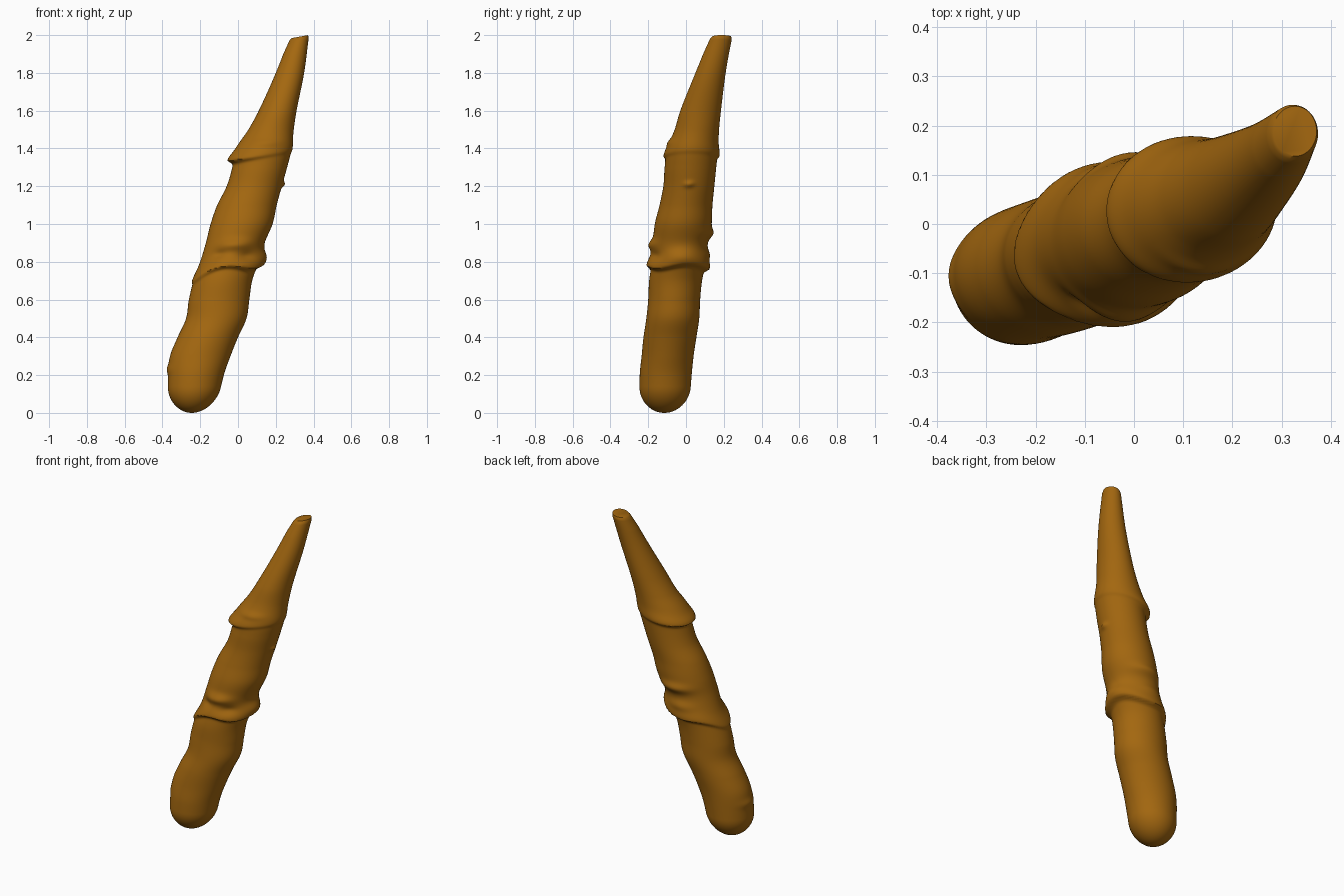
import bpy
import bmesh
from math import cos, sin, pi, radians, exp, sqrt

cube = bpy.data.objects.get("Cube")
if cube:
    bpy.data.objects.remove(cube, do_unlink=True)

SIDES, RINGS = 72, 230
CAP = 0.135

# Limits of the leaning shaft: height, x low, x high, y low, y high
SHAFT = [
    (0.0, -0.37, -0.12, -0.245, 0.015), (0.2, -0.37, -0.075, -0.245, 0.03),
    (0.3, -0.36, -0.04, -0.235, 0.04), (0.4, -0.32, 0.0, -0.225, 0.055),
    (0.5, -0.275, 0.045, -0.21, 0.07), (0.6, -0.26, 0.06, -0.2, 0.075),
    (0.7, -0.235, 0.075, -0.195, 0.085), (0.8, -0.2, 0.11, -0.18, 0.105),
    (0.9, -0.17, 0.14, -0.175, 0.115), (1.0, -0.145, 0.183, -0.165, 0.135),
    (1.1, -0.11, 0.205, -0.14, 0.14), (1.2, -0.06, 0.232, -0.12, 0.15),
    (1.3, -0.03, 0.26, -0.113, 0.16), (1.4, -0.01, 0.285, -0.1, 0.17),
    (1.5, 0.055, 0.295, -0.06, 0.175), (1.6, 0.11, 0.31, -0.03, 0.185),
    (1.8, 0.2, 0.35, 0.05, 0.21), (2.0, 0.278, 0.376, 0.132, 0.245),
]

# Knots: direction in degrees, height, angular spread, vertical spread, swell
KNOTS = [
    (180, 0.23, 25, 0.025, 0.008), (0, 1.21, 10, 0.015, 0.014),
    (270, 0.89, 28, 0.03, 0.022), (90, 0.95, 35, 0.03, 0.02),
    (300, 0.83, 18, 0.025, -0.012), (245, 0.84, 14, 0.02, -0.01),
    (90, 0.84, 30, 0.03, 0.012), (0, 0.83, 30, 0.04, 0.015),
    (270, 1.43, 30, 0.02, 0.008),
]


def limits(z):
    """Smooth interpolation between neighbouring shaft rows."""
    i = max(k for k in range(len(SHAFT) - 1) if SHAFT[k][0] <= z)
    a, b = SHAFT[i], SHAFT[i + 1]
    prev, nxt = SHAFT[max(i - 1, 0)], SHAFT[min(i + 2, len(SHAFT) - 1)]
    h = b[0] - a[0]
    t = (z - a[0]) / h
    out = []
    for k in range(1, 5):
        m0 = (b[k] - prev[k]) / (b[0] - prev[0]) * h
        m1 = (nxt[k] - a[k]) / (nxt[0] - a[0]) * h
        d = b[k] - a[k]
        out.append(a[k] + t * (m0 + t * (3 * d - 2 * m0 - m1 + t * (m0 + m1 - 2 * d))))
    return out


def ridge(z, edge, swell, fade):
    """A fold with a sharp lower lip and a gentle upper slope."""
    d = z - edge
    return swell * exp(-(d / (fade if d > 0 else 0.012)) ** 2)


def swelling(angle, z):
    left = (1 - cos(angle)) / 2
    total = ridge(z, 1.39 - 0.055 * left, 0.004 + 0.028 * left ** 2, 0.045)
    wave = 0.012 * sin(3 * angle + 0.6)
    total += ridge(z, 0.78 - 0.075 * left ** 3 + wave,
                   0.03 - 0.022 * left ** 3, 0.06)
    for direction, height, spread, tall, swell in KNOTS:
        turn = (angle - radians(direction) + pi) % (2 * pi) - pi
        total += swell * exp(-(turn / radians(spread)) ** 2
                             - ((z - height) / tall) ** 2)
    return total


# Shaft with folds and knots, rounded foot and bevelled, slightly slanted tip
bm = bmesh.new()
rings = []
heights = [CAP * (1 - cos(pi / 2 * i / 14)) for i in range(1, 14)]
heights += [CAP + (2 - CAP) * i / RINGS for i in range(RINGS + 1)]
for z in heights:
    x0, x1, y0, y1 = limits(z)
    cx, cy, rx, ry = (x0 + x1) / 2, (y0 + y1) / 2, (x1 - x0) / 2, (y1 - y0) / 2
    size = sqrt(1 - (1 - z / CAP) ** 2) if z < CAP else 1
    if z > 1.985:
        size = 1 - 0.1 * (z - 1.985) / 0.015
    ring = []
    for s in range(SIDES):
        a = 2 * pi * s / SIDES
        out = swelling(a, z)
        slant = 0.016 * max(0, (z - 1.9) / 0.1) * (1 - cos(a)) / 2
        ring.append(bm.verts.new((cx + cos(a) * (rx * size + out),
                                  cy + sin(a) * (ry * size + out), z - slant)))
    rings.append(ring)
for low, high in zip(rings, rings[1:]):
    for s in range(SIDES):
        n = (s + 1) % SIDES
        bm.faces.new((low[s], low[n], high[n], high[s]))
bm.faces.new(rings[-1])
x0, x1, y0, y1 = limits(0)
foot = bm.verts.new(((x0 + x1) / 2, (y0 + y1) / 2, 0))
for s in range(SIDES):
    bm.faces.new((foot, rings[0][(s + 1) % SIDES], rings[0][s]))
bmesh.ops.recalc_face_normals(bm, faces=bm.faces)

mesh = bpy.data.meshes.new("knotted_shaft")
bm.to_mesh(mesh)
bm.free()
shaft = bpy.data.objects.new("knotted_shaft", mesh)
bpy.context.collection.objects.link(shaft)

# Single warm brown colour
brown = bpy.data.materials.new("warm_brown")
brown.use_nodes = True
colour = (0.37, 0.137, 0.005, 1)
brown.diffuse_color = colour
brown.node_tree.nodes["Principled BSDF"].inputs["Base Color"].default_value = colour
mesh.materials.append(brown)

bpy.ops.object.select_all(action="DESELECT")
shaft.select_set(True)
bpy.context.view_layer.objects.active = shaft
bpy.ops.object.shade_smooth_by_angle(angle=radians(45))
